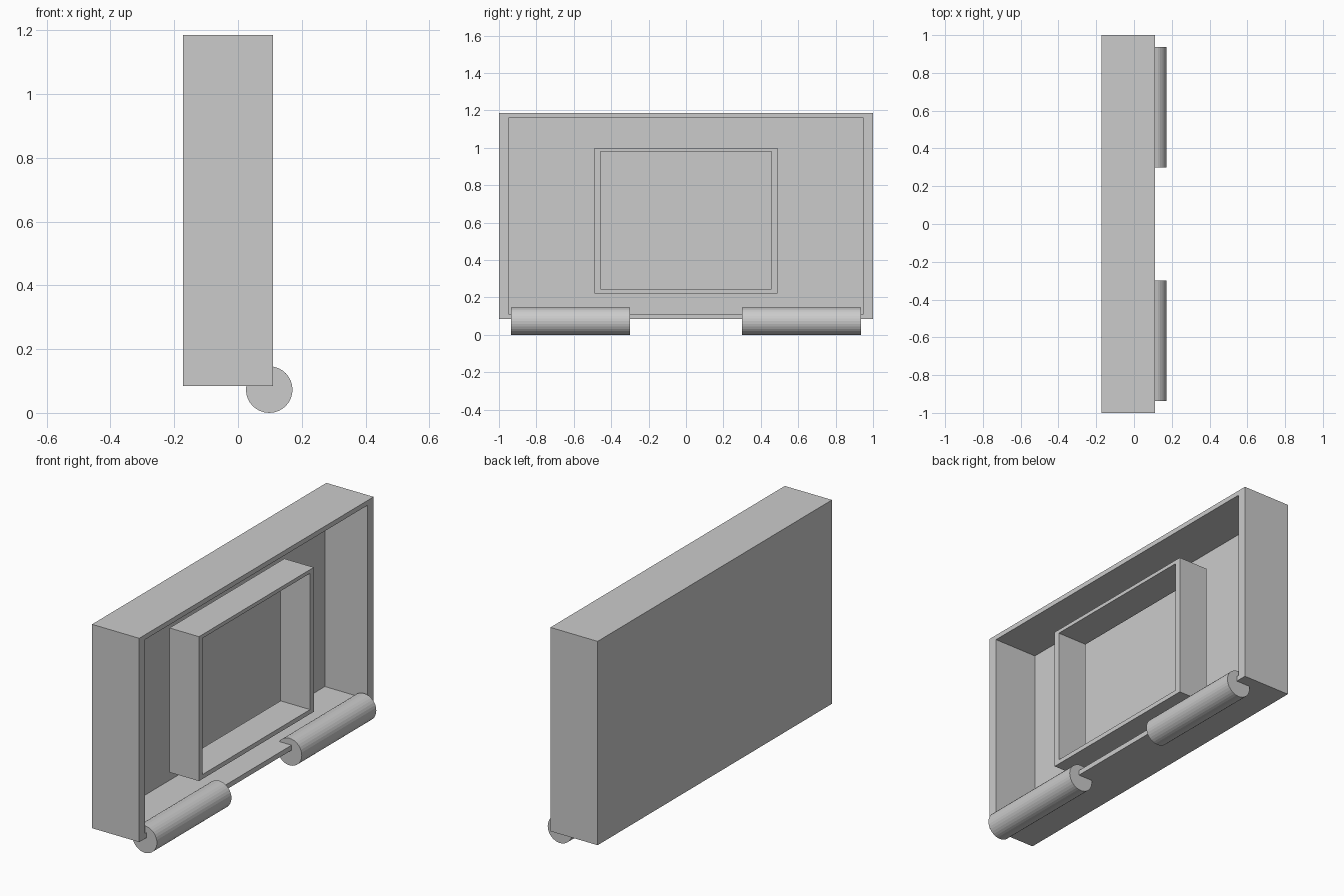
import bpy, bmesh
from math import pi
from mathutils import Matrix

cube = bpy.data.objects.get("Cube")
if cube:
    bpy.data.objects.remove(cube, do_unlink=True)

grey = bpy.data.materials.new("plain grey")
grey.use_nodes = True
colour = (0.6, 0.6, 0.6, 1)
grey.diffuse_color = colour
grey.node_tree.nodes["Principled BSDF"].inputs["Base Color"].default_value = colour


def finish(bm, name):
    bmesh.ops.recalc_face_normals(bm, faces=bm.faces)
    mesh = bpy.data.meshes.new(name)
    bm.to_mesh(mesh)
    bm.free()
    mesh.materials.append(grey)
    obj = bpy.data.objects.new(name, mesh)
    bpy.context.collection.objects.link(obj)
    return obj


def rectangle(bm, x, half, low, high):
    return [bm.verts.new((x, y, z)) for y, z in
            ((-half, low), (half, low), (half, high), (-half, high))]


def hollow_box(name, back, front, floor, outer, inner):
    """Box open towards +x; when floor equals back it is an open frame."""
    bm = bmesh.new()
    rings = [rectangle(bm, back, *outer), rectangle(bm, front, *outer),
             rectangle(bm, front, *inner), rectangle(bm, floor, *inner)]
    closed = floor > back
    pairs = list(zip(rings, rings[1:]))
    if closed:
        bm.faces.new(rings[0])
        bm.faces.new(rings[-1])
    else:
        pairs.append((rings[-1], rings[0]))
    for a, b in pairs:
        for i in range(4):
            j = (i + 1) % 4
            bm.faces.new((a[i], a[j], b[j], b[i]))
    return finish(bm, name)


# Outer tray and the smaller frame inside it, flush at the front
FRONT = 0.11
hollow_box("outer_case", -0.172, FRONT, -0.146,
           (1.0, 0.085, 1.186), (0.95, 0.112, 1.16))
hollow_box("inner_frame", -0.066, FRONT, -0.066,
           (0.49, 0.22, 1.0), (0.458, 0.244, 0.98))

# Two rollers along the lower front edge
for side, name in ((-1, "right_roller"), (1, "left_roller")):
    bm = bmesh.new()
    bmesh.ops.create_cone(bm, cap_ends=True, segments=32, radius1=0.073,
                          radius2=0.073, depth=0.636,
                          matrix=Matrix.Rotation(pi / 2, 4, "X"))
    roller = finish(bm, name)
    roller.location = (0.098, side * 0.618, 0.073)
